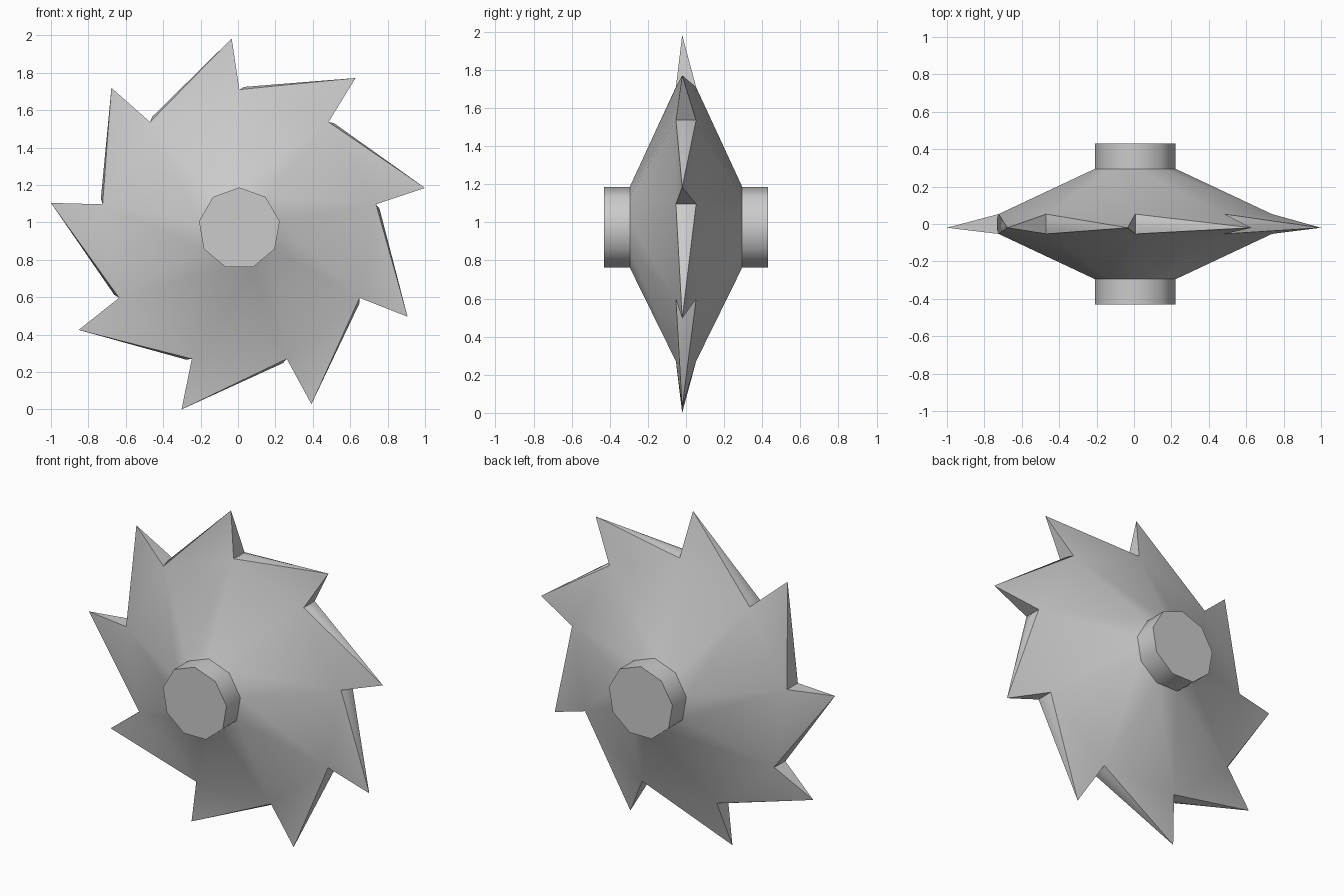
import bpy, bmesh
from math import sin, cos, radians

if "Cube" in bpy.data.objects:
    bpy.data.objects.remove(bpy.data.objects["Cube"])

N = 9
CX, CZ = 0.007, 0.968
bm = bmesh.new()


def vert(r, deg, y):
    a = radians(deg)
    return bm.verts.new((CX + r * cos(a), y, CZ + r * sin(a)))


def ring(r, y, offset=0.0):
    # clockwise ring seen from the front, starting at the top
    return [vert(r, 90 + offset - i * 360 / N, y) for i in range(N)]


# hub and disc rings, front to back
hub_f, root_f, rim_f = ring(0.219, -0.43), ring(0.219, -0.295), ring(0.742, -0.053)
hub_b, root_b, rim_b = ring(0.219, 0.43), ring(0.219, 0.295), ring(0.742, 0.053)
# tooth heel edge and tooth tip
heel_f, heel_b = ring(0.757, -0.023, -2), ring(0.757, 0.02, -2)
tips = ring(1.016, -0.02, 2.3)

bm.faces.new(hub_f)
bm.faces.new(hub_b)
for hub, root, rim, heel in ((hub_f, root_f, rim_f, heel_f), (hub_b, root_b, rim_b, heel_b)):
    for i in range(N):
        j = (i + 1) % N
        # hub wall and cone-shaped disc side
        bm.faces.new((hub[i], hub[j], root[j], root[i]))
        bm.faces.new((root[i], root[j], rim[j], rim[i]))
        # tooth flank and bevel
        bm.faces.new((rim[i], rim[j], tips[j]))
        bm.faces.new((rim[i], tips[j], heel[i]))

for i in range(N):
    j = (i + 1) % N
    # long edge, steep edge and notch floor of each tooth
    bm.faces.new((heel_f[i], tips[j], heel_b[i]))
    bm.faces.new((rim_f[i], tips[i], rim_b[i]))
    bm.faces.new((rim_f[i], heel_f[i], heel_b[i], rim_b[i]))

bmesh.ops.recalc_face_normals(bm, faces=bm.faces)
mesh = bpy.data.meshes.new("saw_blade")
bm.to_mesh(mesh)
bm.free()
blade = bpy.data.objects.new("saw_blade", mesh)
bpy.context.collection.objects.link(blade)
bpy.context.view_layer.objects.active = blade
blade.select_set(True)
bpy.ops.object.shade_smooth_by_angle(angle=radians(42))
